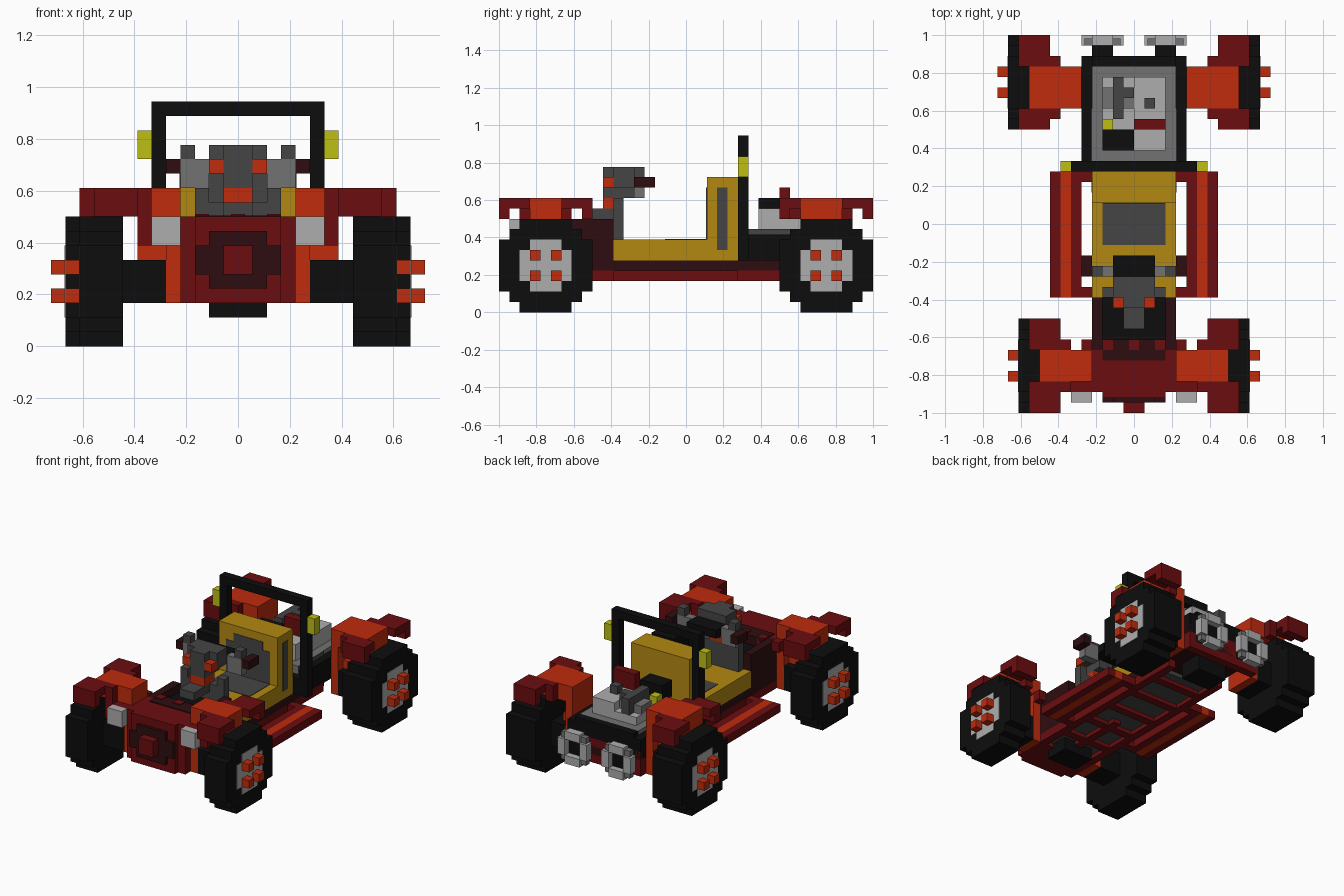
import bpy
import bmesh

if "Cube" in bpy.data.objects:
    bpy.data.objects.remove(bpy.data.objects["Cube"])

U = 1 / 18  # one block


def material(name, r, g, b):
    m = bpy.data.materials.new(name)
    m.use_nodes = True
    m.diffuse_color = (r, g, b, 1)
    m.node_tree.nodes["Principled BSDF"].inputs["Base Color"].default_value = (r, g, b, 1)
    return m


RED = material("dark red", .15, .004, .005)
MAROON = material("maroon", .027, .004, .005)
ORANGE = material("orange", .52, .025, .004)
YELLOW = material("ochre", .45, .25, .006)
LIME = material("lime yellow", .52, .52, .008)
LIGHT = material("light grey", .42, .42, .42)
GREY = material("mid grey", .17, .17, .17)
DARK = material("dark grey", .06, .06, .06)
BLACK = material("black", .004, .004, .004)


def finish(name, bm, mat):
    bmesh.ops.recalc_face_normals(bm, faces=bm.faces)
    me = bpy.data.meshes.new(name)
    bm.to_mesh(me)
    bm.free()
    me.materials.append(mat)
    ob = bpy.data.objects.new(name, me)
    bpy.context.collection.objects.link(ob)
    return ob


def box(name, mat, x, y, z, both=False):
    """Block from (low, high) ranges in block units, optionally mirrored in x."""
    bm = bmesh.new()
    sides = [x, (-x[1], -x[0])] if both else [x]
    for s in sides:
        vs = bmesh.ops.create_cube(bm, size=1)["verts"]
        for v in vs:
            for i, r in enumerate((s, y, z)):
                v.co[i] = U * (r[0] if v.co[i] < 0 else r[1])
    return finish(name, bm, mat)


def stepped_prism(name, mat, quarter, axis, a, b, c0, c1):
    """Stepped round outline, centred on (a, b), extruded along x or y."""
    back = quarter[::-1]
    ring = (quarter + [(-p, q) for p, q in back]
            + [(-p, -q) for p, q in quarter] + [(p, -q) for p, q in back])
    bm = bmesh.new()
    vs = [bm.verts.new((c0 * U, (a + p) * U, (b + q) * U) if axis == "x"
                       else ((a + p) * U, c0 * U, (b + q) * U)) for p, q in ring]
    f = bm.faces.new(vs)
    new = bmesh.ops.extrude_face_region(bm, geom=[f])["geom"]
    for v in new:
        if isinstance(v, bmesh.types.BMVert):
            v.co["xy".index(axis)] = c1 * U
    return finish(name, bm, mat)


TIRE = [(4.5, 2.5), (3.5, 2.5), (3.5, 3.5), (2.5, 3.5), (2.5, 4.5)]
HUB = [(2.5, 1.5), (1.5, 1.5), (1.5, 2.5)]

# Wheels, hubs and lug nuts
for end, cy, out in (("front", -13.5, 11), ("rear", 13.5, 12)):
    for side, s in (("left", 1), ("right", -1)):
        tag = f"{end}_{side}"
        stepped_prism(tag + "_tire", BLACK, TIRE, "x", cy, 4.5, s * 8, s * out)
        stepped_prism(tag + "_hub", LIGHT, HUB, "x", cy, 4.5, s * (out - 1), s * (out + .06))
    for dy in (-1.5, .5):
        for z in (3, 5):
            box(end + "_lug_nuts", ORANGE, (out, out + 1), (cy + dy, cy + dy + 1), (z, z + 1), True)

# Fenders
for end, y0, mid, xo, xi in (("front", -18, (-15, -12), 10, 4), ("rear", 9, (11, 15), 11, 5)):
    y1 = y0 + 9
    box(end + "_fender_arch", ORANGE, (xi, xo - 1), mid, (9, 11), True)
    box(end + "_fender_leg", ORANGE, (xi, xi + 1), mid, (3, 9), True)
    for a, b, lip in ((y0, mid[0], (y0, y0 + 1)), (mid[1], y1, (y1 - 1, y1))):
        box(end + "_fender_plate", RED, (xo - 3, xo), (a, b), (10, 11), True)
        box(end + "_fender_lip", RED, (xo - 3, xo), lip, (9, 10), True)
    for a in (mid[0] - 1, mid[1]):
        box(end + "_fender_step", RED, (xo - 4, xo - 3), (a, a + 1), (9, 11), True)
    box(end + "_axle", BLACK, (xi + 1, 8), (mid[0], mid[1]), (3, 6), True)
    box(end + "_upper_arm", ORANGE, (xi + 1, 7), (mid[0] + 1, mid[1] - 1), (6, 7), True)

# Nose with round grille
box("nose", RED, (-4, 4), (-16, -12), (3, 9))
box("nose_front", RED, (-3, 3), (-16.6, -16), (3, 9))
stepped_prism("grille", MAROON, [(3, 1), (2, 1), (2, 2)], "y", 0, 6, -17, -15)
box("grille_boss", RED, (-1, 1), (-18, -17), (5, 7))
box("headlights", LIGHT, (4, 6), (-17, -16), (7, 9), True)
box("headlight_brackets", RED, (4, 7), (-16, -15), (7, 9), True)

# Cowl behind the nose
box("cowl_sides", MAROON, (3, 4), (-12, -7), (5, 9), True)
box("cowl_top", BLACK, (-3, 3), (-12, -7), (5, 8))
box("cowl_back", MAROON, (-3, 3), (-13, -11), (8, 9.1))
for x in (-5, -3, -.5, 2, 4):
    box("cowl_vent", RED, (x, x + 1), (-12, -11), (8, 9.2))

# Dashboard and steering
box("dash_panel", DARK, (-3, 3), (-7, -6), (7, 10))
box("dash_hood", DARK, (-1, 1), (-10, -7), (9, 10))
box("dash_shoulders", DARK, (2, 3), (-7, -6), (10, 11), True)
box("steering_column", ORANGE, (-1, 1), (-8, -6), (10, 11))
box("steering_head", DARK, (-1, 1), (-8, -5), (11, 14))
box("steering_cheeks", DARK, (1, 2), (-7, -5), (12, 14), True)
box("steering_lamps", ORANGE, (1, 2), (-8, -7), (12, 13), True)
box("handlebar", GREY, (2, 4), (-5, -4), (11, 13), True)
box("handlebar_horns", DARK, (3, 4), (-5, -4), (13, 14), True)
box("handlebar_centre", BLACK, (-2, 2), (-5, -3), (12, 13))
box("grips", MAROON, (4, 5), (-5, -3), (12, 13), True)

# Tub and seat
box("tub", YELLOW, (-4, 4), (-9, 5), (5, 7))
box("seat_back", YELLOW, (-4, 4), (2, 5), (7, 13))
box("seat_side_strip", DARK, (3.5, 4.05), (3, 4), (6, 12), True)
box("seat_cushion", DARK, (-3, 3), (-2, 2), (6.5, 7.06))
box("seat_pad", DARK, (-3, 3), (1.94, 3), (7, 11))
box("seat_pad_top", DARK, (-2, 2), (1.94, 3), (11, 12))

# Chassis with ribs and panels underneath
box("chassis_slab", MAROON, (-4, 4), (-12, 16), (4, 5))
box("belly_panel", DARK, (-3, 3), (-12, 9), (3.5, 4))
box("chassis_rails", RED, (3, 4), (-12, 11), (3, 4), True)
box("centre_rail", RED, (-.5, .5), (-12, -3), (3, 4))
for y in (-9, -5, -1, 3, 7):
    box("cross_rib", RED, (-3, 3), (y, y + 1), (3, 4))
for y in (-13, 11):
    box("gearbox", BLACK, (-2, 2), (y, y + 3), (2, 4))

# Running boards
for x, mat in ((5, RED), (6, ORANGE), (7, RED)):
    box("running_board", mat, (x, x + 1), (-7, 5), (3, 4), True)
for y in (-7, 4):
    box("board_bracket", RED, (4, 5), (y, y + 1), (3, 4), True)

# Roll bar and side lamps
box("roll_bar_posts", BLACK, (5, 6), (5, 6), (5, 17), True)
box("roll_bar_top", BLACK, (-5, 5), (5, 6), (16, 17))
box("roll_bar_base", BLACK, (-5, 5), (5, 6), (5, 7))
box("side_lamps", LIME, (6, 7), (5, 6), (13, 15), True)

# Engine bay
box("bay_frame_sides", BLACK, (4, 5), (6, 16), (5, 7.5), True)
box("bay_frame_rear", BLACK, (-4, 4), (15, 16), (6, 8))
box("bay_tray", GREY, (-4, 4), (6, 15), (5, 8))
box("bay_side_trim", DARK, (4, 4.1), (6, 11), (7, 8), True)
box("rear_panel", RED, (-5, 5), (15, 16), (3, 6))

# Engine
box("engine_block", LIGHT, (-3, 3), (7, 14), (8, 9))
box("engine_head", LIGHT, (0, 3), (10, 14), (9, 10))
box("engine_rear_head", LIGHT, (0, 3), (7, 9), (9, 10))
box("engine_cover", GREY, (-3, 0), (11, 13), (9, 10))
box("air_box", BLACK, (-3, 0), (7, 9), (9, 11))
box("intake_pipe", DARK, (-2, -1), (10, 14), (9, 11))
box("intake_elbow", DARK, (-1, 0), (12, 13), (9, 11))
box("engine_cap", DARK, (1, 2), (11, 12), (10, 11))
box("engine_bar", RED, (0, 3), (9, 10), (9, 12))
box("oil_cap", LIME, (-3, -2), (9, 10), (9, 10))

# Exhausts
box("exhaust_pipes", BLACK, (2, 4), (16, 17.2), (4, 6), True)
for z in (3, 6):
    box("exhaust_ring_bars", LIGHT, (2, 4), (17, 18), (z, z + 1), True)
for x in (1, 4):
    box("exhaust_ring_sides", LIGHT, (x, x + 1), (17, 18), (4, 6), True)
for x in (1.3, 4):
    for z in (3.3, 6):
        box("exhaust_ring_corner", GREY, (x, x + .7), (17, 17.7), (z, z + .7), True)
